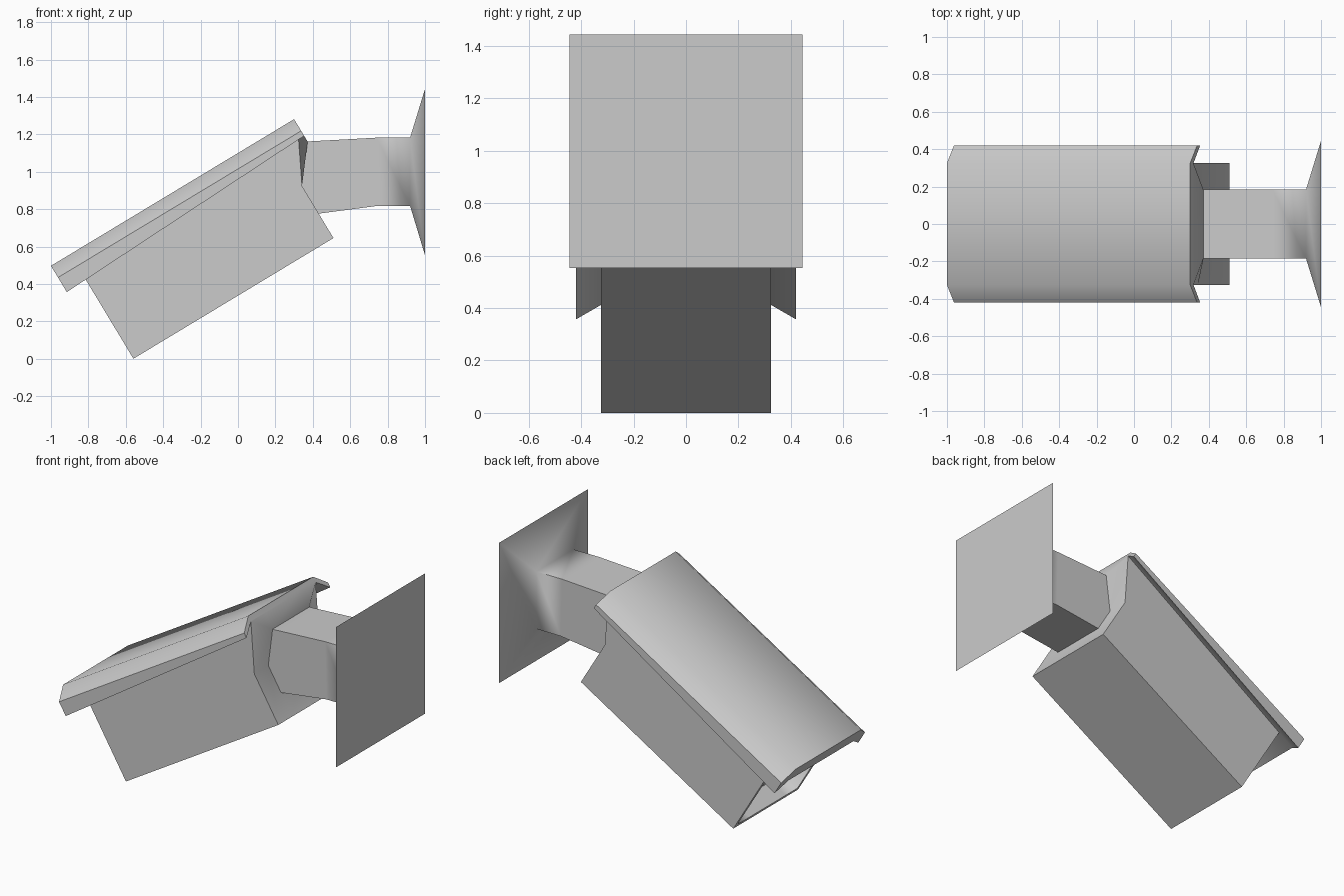
import bpy, bmesh, math
from mathutils import Vector

if "Cube" in bpy.data.objects:
    bpy.data.objects.remove(bpy.data.objects["Cube"])

TILT = math.atan(0.603)
CO, SI = math.cos(TILT), math.sin(TILT)


def tilted(s, y, t):
    """s runs along the housing, t is square to it, from the top front edge."""
    return Vector((-1 + s * CO - t * SI, y, 0.497 + s * SI + t * CO))


def loft(name, rings, angle):
    """Closed solid skinned through rings of equal point count."""
    bm = bmesh.new()
    vs = [[bm.verts.new(p) for p in r] for r in rings]
    n = len(rings[0])
    for a, b in zip(vs, vs[1:]):
        for i in range(n):
            j = (i + 1) % n
            bm.faces.new((a[i], a[j], b[j], b[i]))
    bm.faces.new(vs[0])
    bm.faces.new(vs[-1])
    return finish(name, bm, angle)


def finish(name, bm, angle):
    bmesh.ops.recalc_face_normals(bm, faces=bm.faces)
    me = bpy.data.meshes.new(name)
    bm.to_mesh(me)
    bm.free()
    ob = bpy.data.objects.new(name, me)
    bpy.context.collection.objects.link(ob)
    bpy.ops.object.select_all(action='DESELECT')
    ob.select_set(True)
    bpy.context.view_layer.objects.active = ob
    bpy.ops.object.shade_smooth_by_angle(angle=math.radians(angle))
    return ob


# Sun shield: bevelled top with side skirts that get shallower to the rear
def shield_ring(s, skirt, under):
    half = [(0.325, 0), (0.42, -0.073), (0.42, skirt), (0.325, under)]
    pts = half + [(-y, t) for y, t in reversed(half)]
    return [tilted(s, y, t) for y, t in pts]


loft("sun_shield", [shield_ring(0, -0.164, -0.1),
                    shield_ring(1.518, -0.104, -0.035)], 40)


# Housing: side profile lofted across, rear flaring up to the shield
def housing_ring(y, flare):
    prof = [(0.121, -0.08), (0.121, -0.653), (1.37, -0.653),
            (1.37, -0.327), (1.518, flare), (1.518, -0.02)]
    return [tilted(s, y, t) for s, t in prof]


housing = loft("camera_housing",
               [housing_ring(-0.325, -0.035), housing_ring(-0.18, -0.14),
                housing_ring(0.18, -0.14), housing_ring(0.325, -0.035)], 35)

# Recessed front window with a thin rim
bm = bmesh.new()
bm.from_mesh(housing.data)
axis = Vector((CO, 0, SI))
front = [f for f in bm.faces if f.normal.dot(axis) < -0.99]
bmesh.ops.inset_region(bm, faces=front, thickness=0.025, use_even_offset=True)
front = [f for f in front if f.is_valid]
ext = bmesh.ops.extrude_face_region(bm, geom=front)
bmesh.ops.delete(bm, geom=[f for f in front if f.is_valid], context='FACES_ONLY')
bmesh.ops.translate(bm, vec=axis * 0.12,
                    verts=[v for v in ext['geom'] if isinstance(v, bmesh.types.BMVert)])
bm.to_mesh(housing.data)
bm.free()


# Arm widening into the square wall plate
def arm_ring(xb, zb, xt, zt, w):
    return [(xb, -w, zb), (xb, w, zb), (xt, w, zt), (xt, -w, zt)]


loft("wall_arm", [arm_ring(0.25, 0.752, 0.25, 1.155, 0.185),
                  arm_ring(0.75, 0.818, 0.74, 1.182, 0.185),
                  arm_ring(0.92, 0.818, 0.92, 1.182, 0.185),
                  arm_ring(1.0, 0.553, 1.0, 1.443, 0.445)], 75)
